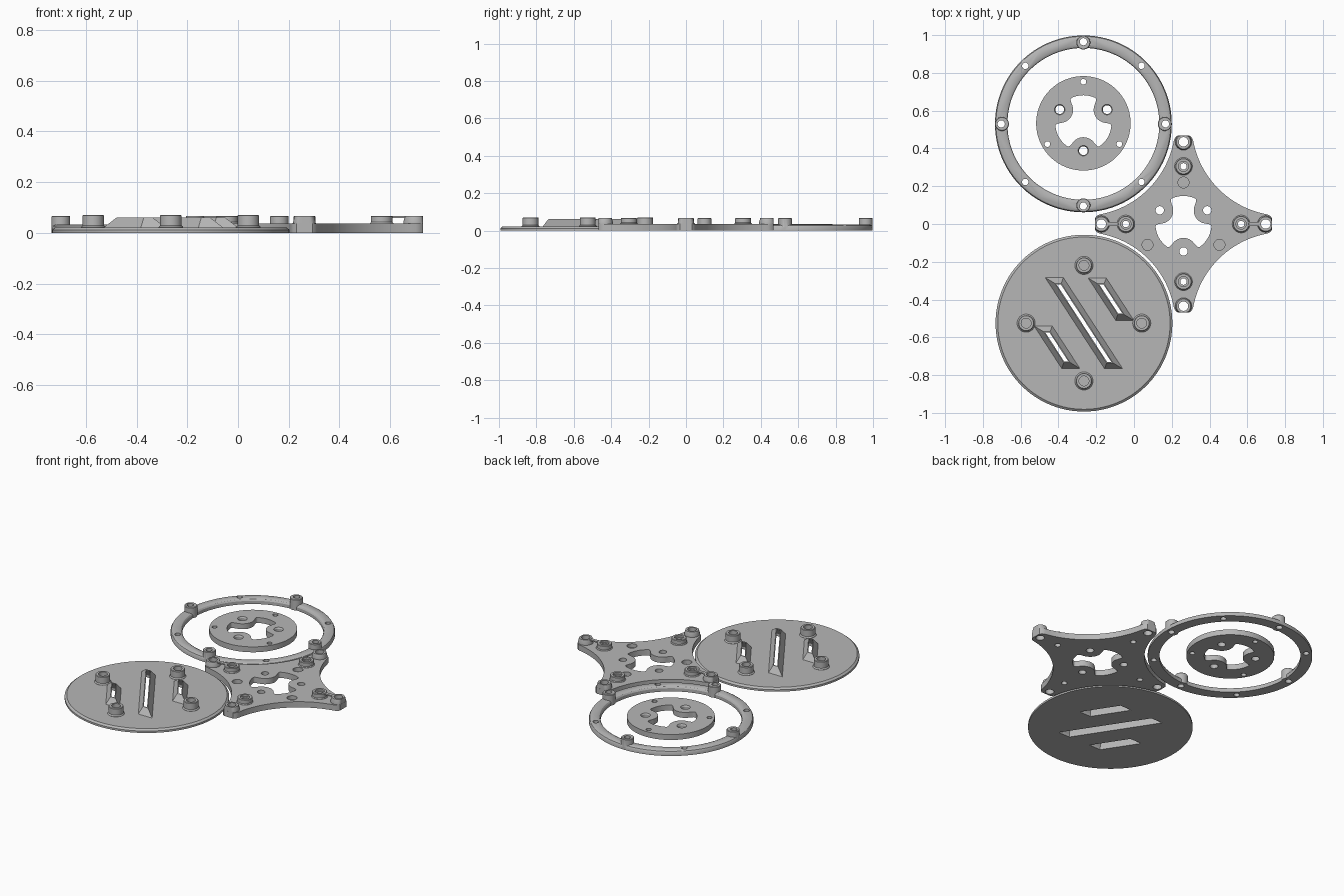
import bpy
import bmesh
from math import sin, cos, pi, radians
from mathutils import Vector

if "Cube" in bpy.data.objects:
    bpy.data.objects.remove(bpy.data.objects["Cube"])

GREY = (0.47, 0.47, 0.47, 1)
material = bpy.data.materials.new("plain grey")
material.use_nodes = True
material.diffuse_color = GREY
material.node_tree.nodes["Principled BSDF"].inputs["Base Color"].default_value = GREY


def polar(radius, degrees, centre=(0, 0)):
    a = radians(degrees)
    return Vector((centre[0] + radius * cos(a), centre[1] + radius * sin(a)))


def circle(radius, centre=(0, 0), sides=32):
    return [polar(radius, 360 * i / sides, centre) for i in range(sides)]


def loft(bm, layers):
    """Closed solid through (outline, height) layers, lowest first."""
    rings = [[bm.verts.new((p[0], p[1], z)) for p in pts] for pts, z in layers]
    for low, high in zip(rings, rings[1:]):
        for i in range(len(low)):
            j = (i + 1) % len(low)
            bm.faces.new((low[i], low[j], high[j], high[i]))
    bm.faces.new(rings[0][::-1])
    bm.faces.new(rings[-1])


def turned(bm, centre, profile, sides=32):
    loft(bm, [(circle(r, centre, sides), z) for r, z in profile])


def make(name, bm):
    bmesh.ops.recalc_face_normals(bm, faces=bm.faces)
    mesh = bpy.data.meshes.new(name)
    bm.to_mesh(mesh)
    bm.free()
    mesh.materials.append(material)
    obj = bpy.data.objects.new(name, mesh)
    bpy.context.collection.objects.link(obj)
    return obj


def boolean(obj, bm, operation):
    tool = make("cutter", bm)
    tool.hide_render = True
    mod = obj.modifiers.new("boolean", "BOOLEAN")
    mod.operation, mod.solver, mod.object = operation, "EXACT", tool
    bpy.context.view_layer.objects.active = obj
    bpy.ops.object.modifier_apply(modifier=mod.name)
    bpy.data.objects.remove(tool)


def finish(obj, location):
    obj.location = (*location, 0)
    bpy.ops.object.select_all(action="DESELECT")
    obj.select_set(True)
    bpy.context.view_layer.objects.active = obj
    bpy.ops.object.shade_smooth_by_angle(angle=radians(30))


def three_lobe_opening():
    """Round opening with three pads left standing around the screw holes."""
    pts = []
    for pad in (30, 150, 270):
        centre = polar(0.143, pad)
        pts += [polar(0.07, pad + 180 - t, centre) for t in range(-60, 61, 15)]
        pts += [polar(0.149, pad + t) for t in (32, 42, 52, 60, 68, 78, 88)]
    for _ in range(2):  # corner cutting rounds the lobes
        pairs = list(zip(pts, pts[1:] + pts[:1]))
        pts = [a.lerp(b, t) for a, b in pairs for t in (0.25, 0.75)]
    return pts


QUARTERS = (0, 90, 180, 270)
LOW, HIGH = -0.02, 0.1

# Outer ring with four raised screw bosses
bm = bmesh.new()
turned(bm, (0, 0), [(0.468, 0), (0.468, 0.018), (0.463, 0.027), (0.452, 0.033)], 128)
ring = make("outer_ring", bm)
bm = bmesh.new()
turned(bm, (0, 0), [(0.402, LOW), (0.402, 0.02), (0.407, 0.028), (0.418, 0.0335), (0.418, 0.04)], 128)
boolean(ring, bm, "DIFFERENCE")
bm = bmesh.new()
for a in QUARTERS:
    turned(bm, polar(0.431, a), [(0.037, 0), (0.037, 0.064), (0.034, 0.067)])
boolean(ring, bm, "UNION")
bm = bmesh.new()
for a in QUARTERS:
    turned(bm, polar(0.435, a), [(0.019, LOW), (0.019, HIGH)])
    turned(bm, polar(0.435, a + 45), [(0.017, LOW), (0.017, HIGH)])
boolean(ring, bm, "DIFFERENCE")
finish(ring, (-0.268, 0.53))

# Small round adapter plate
bm = bmesh.new()
turned(bm, (0, 0), [(0.25, 0), (0.25, 0.034)], 96)
adapter = make("adapter_plate", bm)
bm = bmesh.new()
loft(bm, [(three_lobe_opening(), LOW), (three_lobe_opening(), HIGH)])
for a in (30, 150, 270):
    turned(bm, polar(0.145, a), [(0.023, LOW), (0.023, 0.026), (0.028, 0.0345), (0.028, HIGH)])
    turned(bm, polar(0.22, a + 60), [(0.015, LOW), (0.015, HIGH)])
boolean(adapter, bm, "DIFFERENCE")
finish(adapter, (-0.268, 0.533))

# Four-pointed mounting plate with concave sides
outline = []
for a in QUARTERS:
    hollow = polar(0.53 * 2 ** 0.5, a + 45)
    side = [polar(0.487, a + 259.35 - 158.7 * i / 48 / 2, hollow)
            for i in range(0, 42)]
    side = [polar(0.487, a + 259.35 - 68.7 * i / 32, hollow) for i in range(33)]
    tip = Vector((cos(radians(a)), sin(radians(a))))
    across = Vector((-tip.y, tip.x))
    outline += [tip * 0.468 - across * 0.032, tip * 0.468 + across * 0.032,
                tip * 0.457 + across * 0.045] + side
    nxt = across
    outline.append(nxt * 0.457 + tip * 0.045)
bm = bmesh.new()
loft(bm, [(outline, 0), (outline, 0.036)])
star = make("four_point_plate", bm)
bm = bmesh.new()
for a in QUARTERS:
    turned(bm, polar(0.305, a), [(0.047, 0.02), (0.047, 0.037), (0.043, 0.042), (0.043, 0.064), (0.04, 0.067)])

    def clipped(radius):
        pts = []
        for p in circle(radius, (0.435, 0)):
            p.x = min(p.x, 0.4675 + 0.0001 * cos(p.y * 20))
            pts.append(Vector((p.x * cos(radians(a)) - p.y * sin(radians(a)),
                               p.x * sin(radians(a)) + p.y * cos(radians(a)))))
        return pts
    loft(bm, [(clipped(0.044), 0.01), (clipped(0.044), 0.045), (clipped(0.038), 0.067)])
boolean(star, bm, "UNION")
# Thin bridges joining the side bosses
bm = bmesh.new()
for s in (-1, 1):
    box = [Vector((s * x, y)) for x, y in ((0.34, -0.01), (0.405, -0.01), (0.405, 0.01), (0.34, 0.01))]
    loft(bm, [(box, 0.058), (box, 0.066)])
boolean(star, bm, "UNION")
bm = bmesh.new()
loft(bm, [(three_lobe_opening(), LOW), (three_lobe_opening(), HIGH)])
for a in QUARTERS:
    turned(bm, polar(0.435, a), [(0.025, LOW), (0.025, HIGH)])
    turned(bm, polar(0.305, a), [(0.017, LOW), (0.017, 0.056), (0.027, 0.0561), (0.027, HIGH)])
for a in (30, 150, 270):
    turned(bm, polar(0.145, a), [(0.022, LOW), (0.022, HIGH)])
    turned(bm, polar(0.22, a + 60), [(0.029, 0.012), (0.029, HIGH)])
boolean(star, bm, "DIFFERENCE")
finish(star, (0.262, 0))

# Round cover with chamfered rim, four blind bosses and three slanted vents
SLANT = 0.157 / 0.241
VENTS = ((0, 0, 0.241), (-0.143, -0.127, 0.112), (0.143, 0.127, 0.112))


def slanted(x, y, rise, half_width):
    run = rise * SLANT
    return [Vector((x + run - half_width, y - rise)), Vector((x + run + half_width, y - rise)),
            Vector((x - run + half_width, y + rise)), Vector((x - run - half_width, y + rise))]


bm = bmesh.new()
turned(bm, (0, 0), [(0.468, 0), (0.468, 0.012), (0.456, 0.022)], 128)
cover = make("round_cover", bm)
bm = bmesh.new()
for a in QUARTERS:
    turned(bm, polar(0.306, a), [(0.048, 0.01), (0.048, 0.023), (0.042, 0.03), (0.042, 0.068), (0.039, 0.071)])
boolean(cover, bm, "UNION")
bm = bmesh.new()
for x, y, rise in VENTS:
    loft(bm, [(slanted(x, y, rise, 0.05), 0.015), (slanted(x, y, rise, 0.048), 0.022),
              (slanted(x, y, rise - 0.03, 0.017), 0.061)])
boolean(cover, bm, "UNION")
bm = bmesh.new()
for a in QUARTERS:
    turned(bm, polar(0.306, a), [(0.026, 0.03), (0.026, HIGH)])
for x, y, rise in VENTS:
    loft(bm, [(slanted(x, y, rise - 0.01, 0.04), LOW), (slanted(x, y, rise - 0.01, 0.04), 0.015),
              (slanted(x, y, rise - 0.035, 0.011), 0.058), (slanted(x, y, rise - 0.035, 0.011), HIGH)])
boolean(cover, bm, "DIFFERENCE")
finish(cover, (-0.265, -0.525))
